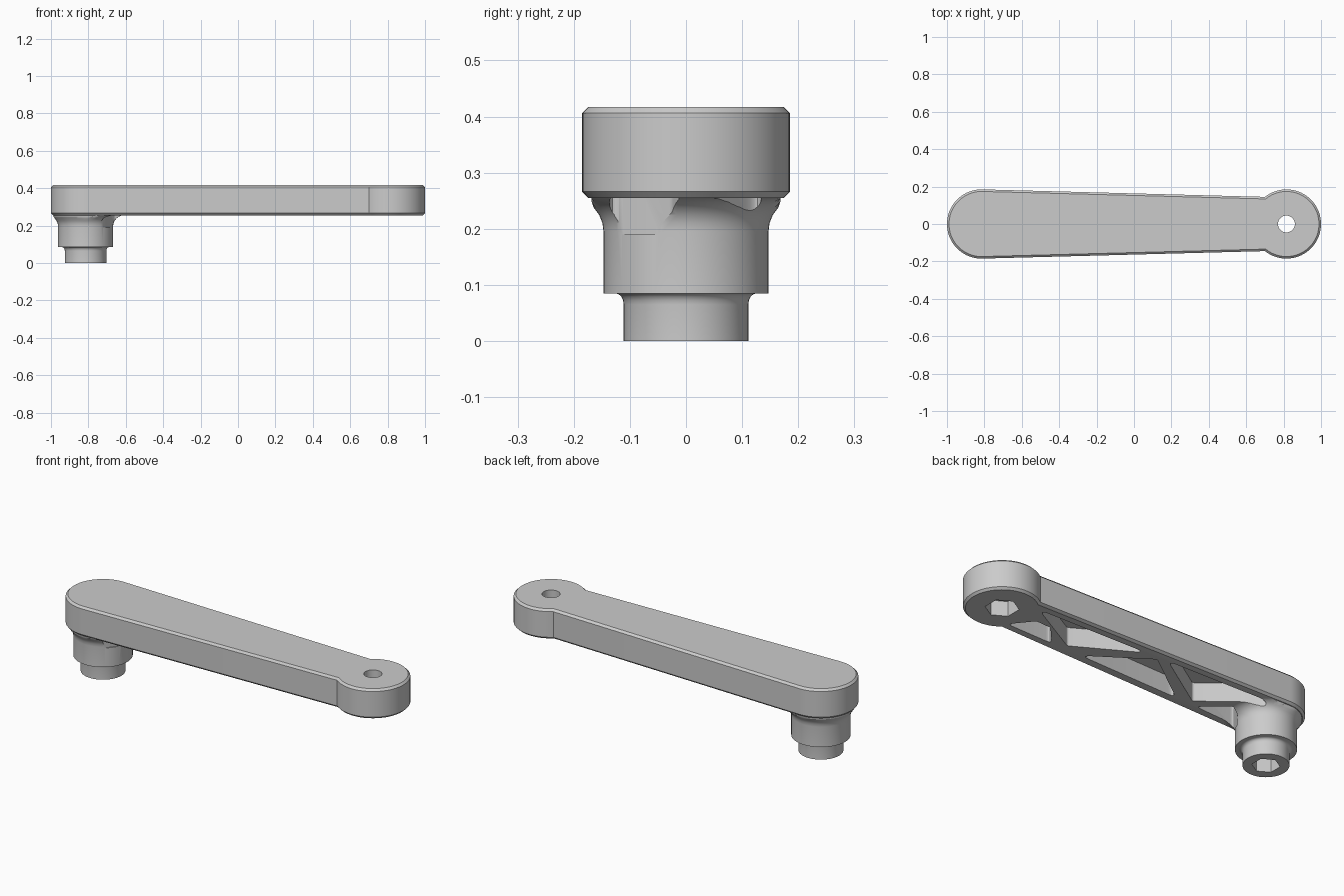
import bpy, bmesh, math
from mathutils import Vector

if "Cube" in bpy.data.objects:
    bpy.data.objects.remove(bpy.data.objects["Cube"])

CX, R = 0.815, 0.185          # end centres and end radius
Z0, Z1, CH = 0.255, 0.417, 0.011

grey = bpy.data.materials.new("plain grey")
grey.diffuse_color = (0.6, 0.6, 0.6, 1)
grey.use_nodes = True
grey.node_tree.nodes["Principled BSDF"].inputs["Base Color"].default_value = grey.diffuse_color


def loft(name, rings):
    """Closed solid through rings of equal point count."""
    bm = bmesh.new()
    vs = [[bm.verts.new(p) for p in ring] for ring in rings]
    n = len(vs[0])
    for a, b in zip(vs, vs[1:]):
        for i in range(n):
            j = (i + 1) % n
            bm.faces.new((a[i], a[j], b[j], b[i]))
    bm.faces.new(vs[0][::-1])
    bm.faces.new(vs[-1])
    bmesh.ops.recalc_face_normals(bm, faces=bm.faces)
    me = bpy.data.meshes.new(name)
    bm.to_mesh(me)
    bm.free()
    ob = bpy.data.objects.new(name, me)
    bpy.context.collection.objects.link(ob)
    me.materials.append(grey)
    return ob


def prism(name, pts, za, zb):
    return loft(name, [[(x, y, z) for x, y in pts] for z in (za, zb)])


def circle(cx, r, n, start=0.0):
    return [(cx + r * math.cos(start + math.tau * i / n),
             r * math.sin(start + math.tau * i / n)) for i in range(n)]


def rounded(pts, r=0.016, steps=6):
    """Round the corners of a polygon."""
    out = []
    pts = [Vector(p) for p in pts]
    for i, p in enumerate(pts):
        a, b = pts[i - 1] - p, pts[(i + 1) % len(pts)] - p
        t = min(r / math.tan(a.angle(b) / 2), 0.4 * min(a.length, b.length))
        s, e = p + a.normalized() * t, p + b.normalized() * t
        for k in range(steps + 1):
            u = k / steps
            q = s * (1 - u) ** 2 + p * (2 * u * (1 - u)) + e * u ** 2
            out.append((q.x, q.y))
    return out


def boolean(target, tool, op):
    m = target.modifiers.new("cut", 'BOOLEAN')
    m.operation, m.object, m.solver = op, tool, 'EXACT'
    bpy.context.view_layer.objects.active = target
    bpy.ops.object.modifier_apply(modifier=m.name)
    bpy.data.objects.remove(tool)


def outline(d, z):
    """Tapered arm with a round eye on the right, inset by d."""
    r = R - d
    neck = math.pi - math.asin((0.145 - d) / r)
    left = math.radians(88.5)
    pts = []
    for i in range(49):
        a = -neck + 2 * neck * i / 48
        pts.append((CX + r * math.cos(a), r * math.sin(a), z))
    for i in range(41):
        a = left + (math.tau - 2 * left) * i / 40
        pts.append((-CX + r * math.cos(a), r * math.sin(a), z))
    return pts


# Arm body with chamfered rims
arm = loft("crank_arm", [outline(CH, Z0), outline(0, Z0 + CH),
                         outline(0, Z1 - CH), outline(CH, Z1)])

# Stepped boss and pin, with fillets
profile = [(0.111, 0), (0.111, 0.065)]
profile += [(0.126 - 0.015 * math.cos(a), 0.065 + 0.02 * math.sin(a))
            for a in (math.radians(d) for d in (22, 45, 67, 90))]
profile += [(0.147, 0.085), (0.147, 0.195)]
profile += [(0.207 - 0.06 * math.cos(a), 0.195 + 0.0605 * math.sin(a))
            for a in (math.radians(15 * k) for k in range(1, 7))]
profile += [(0.207, 0.3)]
rings = []
for r, z in profile:
    ring = []
    for i in range(64):
        a = math.tau * i / 64
        q = min(r, 0.171) if math.cos(a) < 0 else r
        y = max(-0.168, min(0.168, q * math.sin(a)))
        ring.append((-CX + q * math.cos(a), y, z))
    rings.append(ring)
boolean(arm, loft("boss", rings), 'UNION')

# Weight-saving pockets on the underside, leaving zigzag ribs
pockets = [
    [(0.70, -0.10), (0.42, -0.105), (0.52, 0.005), (0.61, 0.01)],
    [(0.67, 0.10), (0.02, 0.115), (0.35, -0.075)],
    [(0.24, -0.105), (-0.36, -0.12), (-0.06, 0.10)],
    [(-0.11, 0.12), (-0.44, -0.095), (-0.635, 0.06), (-0.73, 0.135)],
    [(-0.48, -0.125), (-0.74, -0.138), (-0.66, -0.025), (-0.62, -0.01)],
]
for p in pockets:
    boolean(arm, prism("pocket_cutter", rounded(p), 0.19, 0.355), 'DIFFERENCE')

# Hex sockets and the bolt hole
hexes = [(CX, 0.082, 0.2, 0.335), (-CX, 0.068, -0.05, 0.1)]
for cx, r, za, zb in hexes:
    boolean(arm, prism("hex_cutter", circle(cx, r, 6, math.pi / 6), za, zb), 'DIFFERENCE')
boolean(arm, prism("hole_cutter", circle(CX, 0.045, 40), 0.2, 0.5), 'DIFFERENCE')

bpy.ops.object.select_all(action='DESELECT')
arm.select_set(True)
bpy.context.view_layer.objects.active = arm
bpy.ops.object.shade_smooth_by_angle(angle=math.radians(30))
